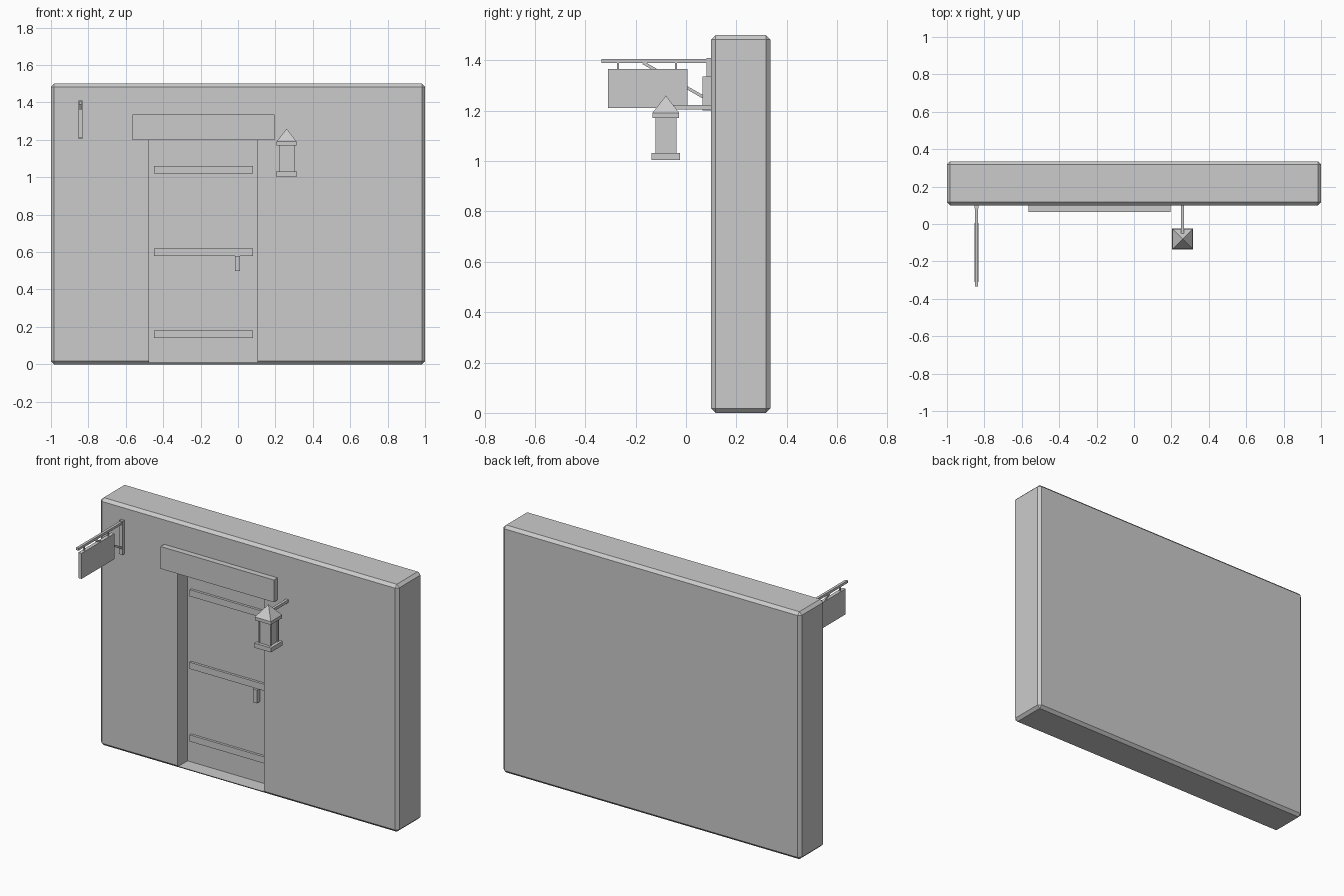
import bpy
import math
from mathutils import Vector

cube = bpy.data.objects.get("Cube")
if cube:
    bpy.data.objects.remove(cube, do_unlink=True)

grey = bpy.data.materials.new("plain grey")
grey.use_nodes = True
GREY = (0.6, 0.6, 0.6, 1)
grey.diffuse_color = GREY
grey.node_tree.nodes["Principled BSDF"].inputs["Base Color"].default_value = GREY


def box(name, x, y, z):
    """Box from (min, max) pairs along each axis."""
    lo, hi = Vector((x[0], y[0], z[0])), Vector((x[1], y[1], z[1]))
    bpy.ops.mesh.primitive_cube_add(size=1, location=(lo + hi) / 2)
    ob = bpy.context.object
    ob.name = name
    ob.scale = hi - lo
    bpy.ops.object.transform_apply(location=False, rotation=False, scale=True)
    ob.data.materials.append(grey)
    return ob


def column(name, cx, cy, half, z):
    """Square block centred on a vertical axis."""
    return box(name, (cx - half, cx + half), (cy - half, cy + half), z)


# Wall with chamfered edges and a recessed doorway
wall = box("wall", (-1, 1), (0.1, 0.335), (0, 1.5))
opening = box("doorway_cutter", (-0.475, 0.105), (0, 0.195), (0.01, 1.22))
opening.hide_render = True
bevel = wall.modifiers.new("chamfer", 'BEVEL')
bevel.width = 0.017
bevel.segments = 1
cut = wall.modifiers.new("doorway", 'BOOLEAN')
cut.operation = 'DIFFERENCE'
cut.solver = 'EXACT'
cut.object = opening
bpy.context.view_layer.objects.active = wall
for mod in (bevel.name, cut.name):
    bpy.ops.object.modifier_apply(modifier=mod)
bpy.data.objects.remove(opening, do_unlink=True)

# Door rails, handle and lintel
for i in range(3):
    z = 0.14 + 0.44 * i
    box(f"door_rail_{i + 1}", (-0.45, 0.08), (0.18, 0.2), (z, z + 0.04))
box("door_handle", (-0.016, 0.012), (0.165, 0.2), (0.5, 0.58))
box("lintel", (-0.565, 0.195), (0.065, 0.11), (1.2, 1.335))

# Hanging sign on its bracket
SX = -0.843


def sign_part(name, half, y, z):
    return box(name, (SX - half, SX + half), y, z)


sign_part("sign_wall_plate", 0.011, (0.082, 0.11), (1.205, 1.41))
sign_part("sign_top_bar", 0.008, (-0.335, 0.1), (1.39, 1.405))
sign_part("sign_board", 0.011, (-0.31, 0.005), (1.21, 1.365))
for side, y in (("front", -0.27), ("back", -0.04)):
    sign_part(f"sign_hanger_{side}", 0.004, (y - 0.004, y + 0.004), (1.36, 1.395))
start, end = Vector((SX, -0.17, 1.39)), Vector((SX, 0.09, 1.242))
mid, run = (start + end) / 2, end - start
brace = sign_part("sign_brace", 0.005, (mid.y - run.length / 2, mid.y + run.length / 2),
                  (mid.z - 0.006, mid.z + 0.006))
brace.rotation_euler.x = math.atan2(run.z, run.y)

# Lantern on its wall arm
LX, LY = 0.26, -0.08
box("lantern_arm", (LX - 0.008, LX + 0.008), (-0.06, 0.11), (1.205, 1.222))
column("lantern_base", LX, LY, 0.056, (1.005, 1.032))
column("lantern_pane", LX, LY, 0.037, (1.03, 1.172))
for i, (sx, sy) in enumerate(((-1, -1), (1, -1), (1, 1), (-1, 1))):
    column(f"lantern_post_{i + 1}", LX + sx * 0.036, LY + sy * 0.036, 0.006, (1.03, 1.172))
column("lantern_collar", LX, LY, 0.053, (1.17, 1.19))
bpy.ops.mesh.primitive_cone_add(vertices=4, radius1=0.054 * math.sqrt(2), depth=0.07,
                                location=(LX, LY, 1.225), rotation=(0, 0, math.pi / 4))
roof = bpy.context.object
roof.name = "lantern_roof"
roof.data.materials.append(grey)
